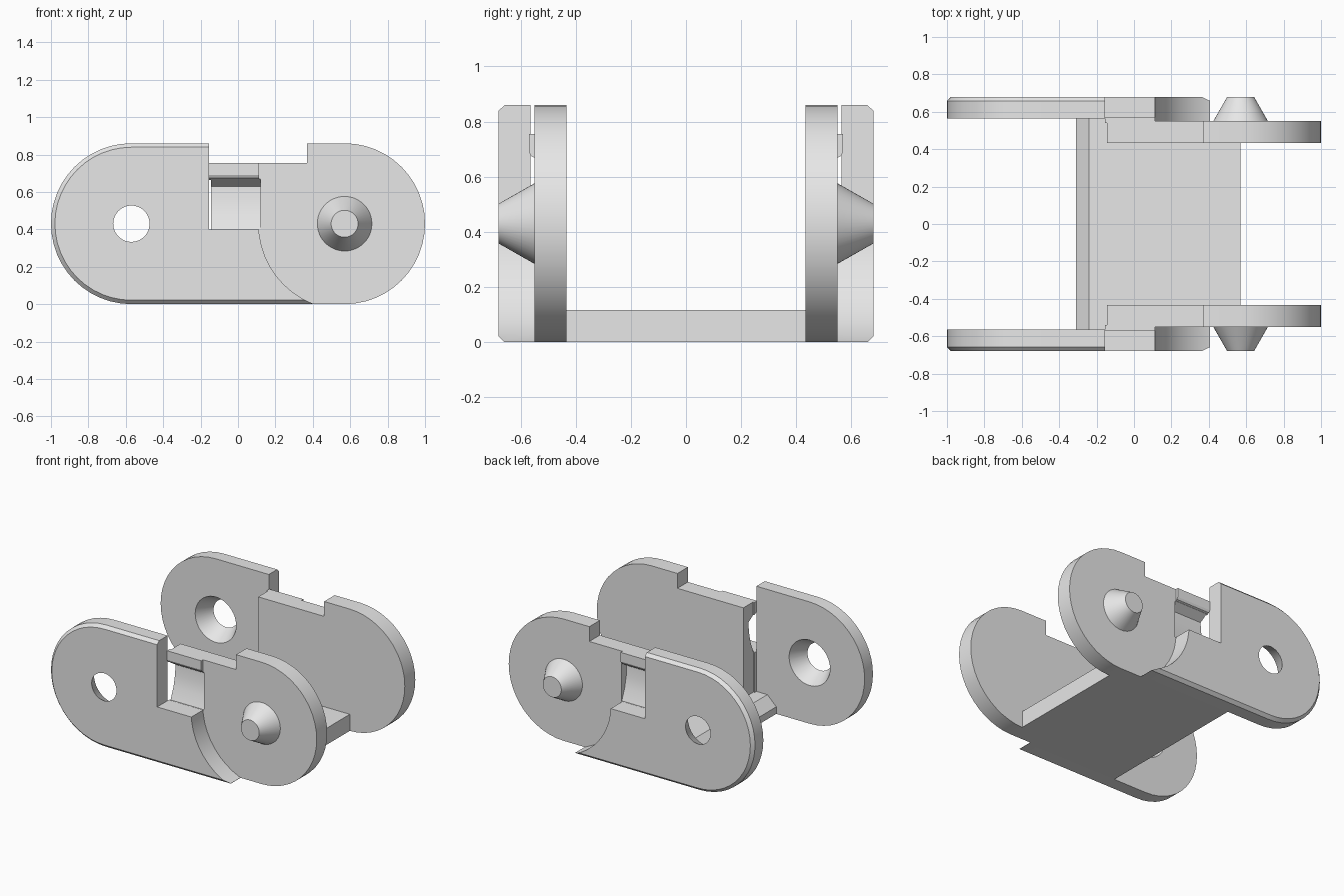
import bpy, bmesh, math

if "Cube" in bpy.data.objects:
    bpy.data.objects.remove(bpy.data.objects["Cube"])

grey = bpy.data.materials.new("plain grey")
grey.diffuse_color = (0.8, 0.8, 0.8, 1)
grey.use_nodes = True
grey.node_tree.nodes["Principled BSDF"].inputs["Base Color"].default_value = grey.diffuse_color

MID, R = 0.43, 0.43      # height of the pivot axis, radius of the rounded ends
PX = 0.57                # distance of each pivot from the centre


def loft(name, rings):
    """Closed solid through matching rings of 3D points."""
    bm = bmesh.new()
    loops = [[bm.verts.new(p) for p in ring] for ring in rings]
    n = len(loops[0])
    for a, b in zip(loops, loops[1:]):
        for i in range(n):
            j = (i + 1) % n
            bm.faces.new((a[i], a[j], b[j], b[i]))
    bm.faces.new(loops[0][::-1])
    bm.faces.new(loops[-1])
    bmesh.ops.recalc_face_normals(bm, faces=bm.faces)
    me = bpy.data.meshes.new(name)
    bm.to_mesh(me)
    bm.free()
    ob = bpy.data.objects.new(name, me)
    me.materials.append(grey)
    bpy.context.collection.objects.link(ob)
    return ob


def along_y(profile, y):
    return [(x, y, z) for x, z in profile]


def arc(cx, r, a0, a1, n):
    return [(cx + r * math.cos(math.radians(a0 + (a1 - a0) * i / n)),
             MID + r * math.sin(math.radians(a0 + (a1 - a0) * i / n)))
            for i in range(n + 1)]


def disc(cx, r):
    return arc(cx, r, 0, 360, 48)[:-1]


def box(name, x0, x1, y0, y1, z0, z1):
    p = [(x0, z0), (x1, z0), (x1, z1), (x0, z1)]
    return loft(name, [along_y(p, y0), along_y(p, y1)])


def activate(ob):
    bpy.ops.object.select_all(action='DESELECT')
    ob.select_set(True)
    bpy.context.view_layer.objects.active = ob


def cut(ob, *cutters):
    activate(ob)
    for c in cutters:
        m = ob.modifiers.new("cut", 'BOOLEAN')
        m.operation, m.solver, m.object = 'DIFFERENCE', 'EXACT', c
        bpy.ops.object.modifier_apply(modifier=m.name)
    for c in cutters:
        bpy.data.objects.remove(c)


def finish(ob, mirrored=True):
    activate(ob)
    bpy.ops.object.shade_smooth_by_angle(angle=math.radians(25))
    if mirrored:
        m = ob.modifiers.new("other side", 'MIRROR')
        m.use_axis = (False, True, False)
        m.use_mirror_merge = False


def clearance():
    # round clearance around the neighbouring link's rounded end
    return loft("clearance", [along_y(disc(PX, 0.46), 0.4), along_y(disc(PX, 0.46), 0.8)])


def outer_profile(inset):
    r = R - inset
    return arc(-PX, r, 90, 270, 24) + [(0.8, MID - r), (0.8, MID + r)]


# Outer cheek: rounded left end, chamfered rim, countersunk hole, stepped top
outer = loft("outer_cheek", [along_y(outer_profile(0), 0.565),
                             along_y(outer_profile(0), 0.658),
                             along_y(outer_profile(0.021), 0.68)])
slope = (0.16 - 0.097) / 0.115
hole = loft("hole", [along_y(disc(-PX, 0.16 + 0.02 * slope), 0.545),
                     along_y(disc(-PX, 0.097), 0.68),
                     along_y(disc(-PX, 0.097), 0.75)])
cut(outer, box("step", -0.155, 1.2, 0.4, 0.8, 0.4, 1.2), clearance(), hole)
# keep only the part left of the clearance
cut(outer, box("trim", 0.405, 1.2, 0.4, 0.8, -0.2, 1.2))
finish(outer)

# Web joining the outer and inner cheeks
web = box("cheek_web", -0.155, 0.405, 0.545, 0.57, 0, 0.4)
cut(web, clearance())
finish(web)

# Inner cheek: rounded right end, lowered top, hollow on its outer face
inner_profile = ([(-0.145, 0), (PX, 0)] + arc(PX, R, -90, 90, 24)[1:]
                 + [(0.37, 0.86), (0.37, 0.755), (-0.145, 0.755)])
inner = loft("inner_cheek", [along_y(inner_profile, 0.433), along_y(inner_profile, 0.55)])
hollow = [(0.6, 0.69), (0.55, 0.668), (0.49, 0.63), (0.495, 0.56),
          (0.513, 0.48), (0.545, 0.401), (0.6, 0.401)]
cut(inner, loft("hollow", [[(x, y, z) for y, z in hollow] for x in (-0.3, 0.12)]))
finish(inner)

# Stop bar above the hollow
bar = [(0.54, 0.665), (0.562, 0.675), (0.57, 0.69), (0.57, 0.755), (0.54, 0.755)]
finish(loft("stop_bar", [[(x, y, z) for y, z in bar] for x in (-0.155, 0.112)]))

# Tapered pivot pin
finish(loft("pivot_pin", [along_y(disc(PX, 0.147), 0.548),
                          along_y(disc(PX, 0.072), 0.68)]))

# Floor plate with a chamfered leading edge
finish(box("floor_plate", -0.145, PX, -0.435, 0.435, 0, 0.117), False)
lip = [(-0.31, 0), (-0.145, 0), (-0.145, 0.117), (-0.24, 0.117), (-0.31, 0.05)]
finish(loft("floor_lip", [along_y(lip, -0.567), along_y(lip, 0.567)]), False)
